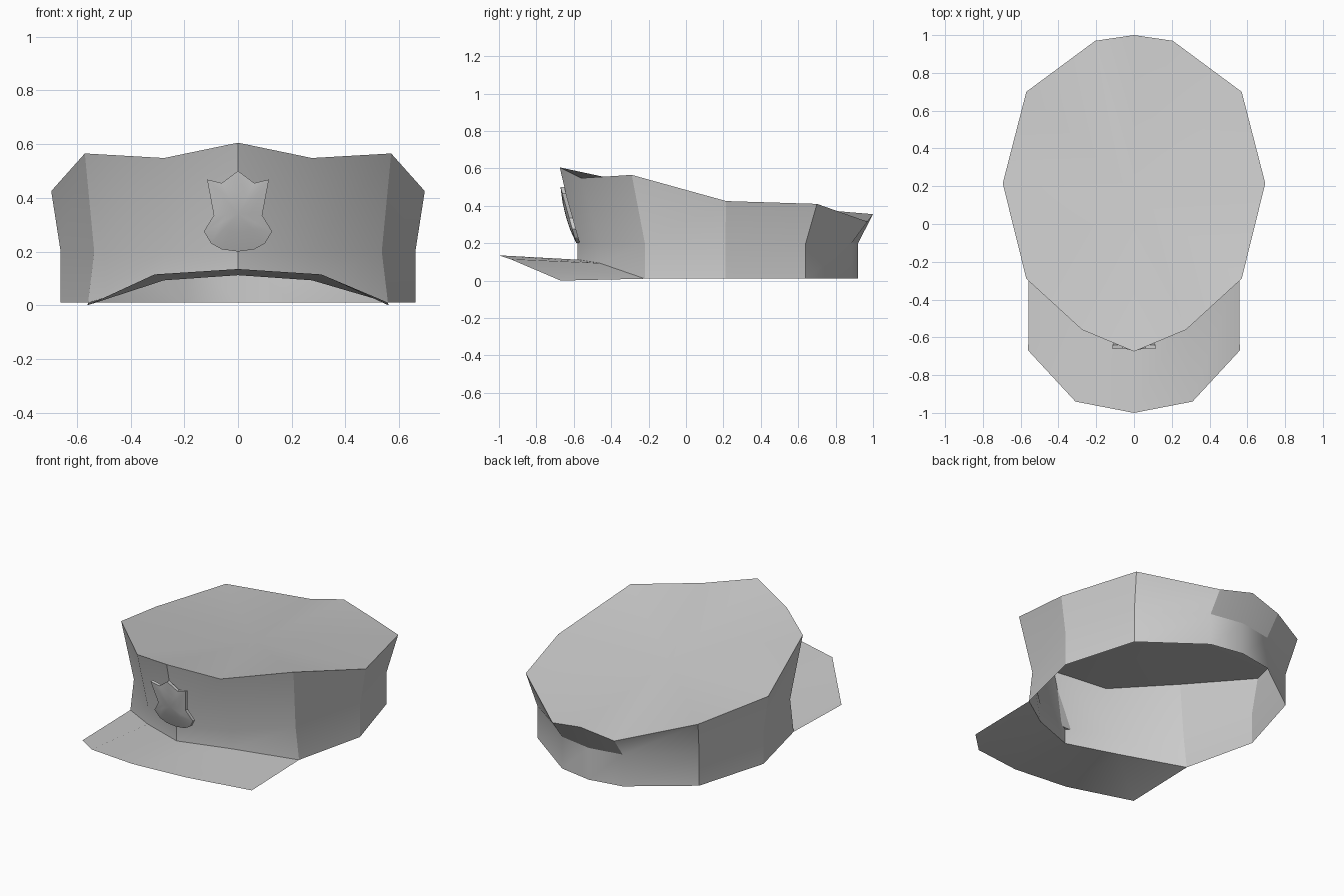
import bpy

if "Cube" in bpy.data.objects:
    bpy.data.objects.remove(bpy.data.objects["Cube"])


def mirrored(half):
    """Closed ring from a half profile running from x=0 to x=0."""
    return half + [(-x, y, z) for x, y, z in half[-2:0:-1]]


def make(name, verts, faces, angle=0.5):
    mesh = bpy.data.meshes.new(name)
    mesh.from_pydata(verts, [], faces)
    mesh.update()
    ob = bpy.data.objects.new(name, mesh)
    bpy.context.collection.objects.link(ob)
    bpy.ops.object.select_all(action='DESELECT')
    ob.select_set(True)
    bpy.context.view_layer.objects.active = ob
    bpy.ops.object.shade_smooth_by_angle(angle=angle)
    return ob


def strip(a, b, n, closed=True):
    """Quads joining ring a to ring b (start indices)."""
    return [(a + i, a + (i + 1) % n, b + (i + 1) % n, b + i)
            for i in range(n if closed else n - 1)]


# Crown: flared wall above an upright band, open below, dished top
top = mirrored([(0, -.675, .605), (.275, -.56, .548), (.57, -.29, .565),
                (.695, .215, .425), (.57, .70, .41), (.205, .97, .315),
                (0, 1, .355)])
plan = [(0, -.58), (.275, -.46), (.535, -.22), (.66, .21),
        (.535, .64), (.2, .885), (0, .92)]
mid = mirrored([(x, y, .2) for x, y in plan])
brow = [(0, -.58, .112), (.275, -.46, .093), (.558, -.22, .01)]
low = mirrored(brow + [(x, y, .01) for x, y in plan[3:]])
n = len(top)
faces = strip(0, n, n) + strip(n, 2 * n, n)
faces += [(2 * n + i, 2 * n + (i + 1) % n, 3 * n) for i in range(n)]
make("cap_crown", low + mid + top + [(0, .16, .426)], faces)

# Visor: single sheet from the brow edge to the outer edge
edge = [(0, -1, .135), (.31, -.94, .115), (.56, -.67, 0)]
both = [[(-x, y, z) for x, y, z in row[:0:-1]] + row for row in (edge, brow)]
make("visor", both[0] + both[1], strip(0, 5, 5, False))

# Badge: shield outline leaning with the wall, with a bulged front
half = [(0, .50), (.06, .455), (.115, .468), (.09, .335), (.127, .275),
        (.10, .23), (.06, .208), (0, .20)]
ring = mirrored([(x, -.587 - (z - .2) * .28, z) for x, z in half])
m = len(ring)
inner = [(x * .5, y * .5 - .332, .34 + (z - .34) * .5) for x, y, z in ring]
inner = [(x, -.587 - (z - .2) * .28 - .012, z) for x, y, z in inner]
back = [(x, y + .02, z) for x, y, z in ring]
faces = strip(0, m, m) + strip(m, 2 * m, m)
faces += [(2 * m + i, 2 * m + (i + 1) % m, 3 * m) for i in range(m)]
faces.append(tuple(range(m - 1, -1, -1)))
make("shield_badge", back + ring + inner + [(0, -.642, .34)], faces)
